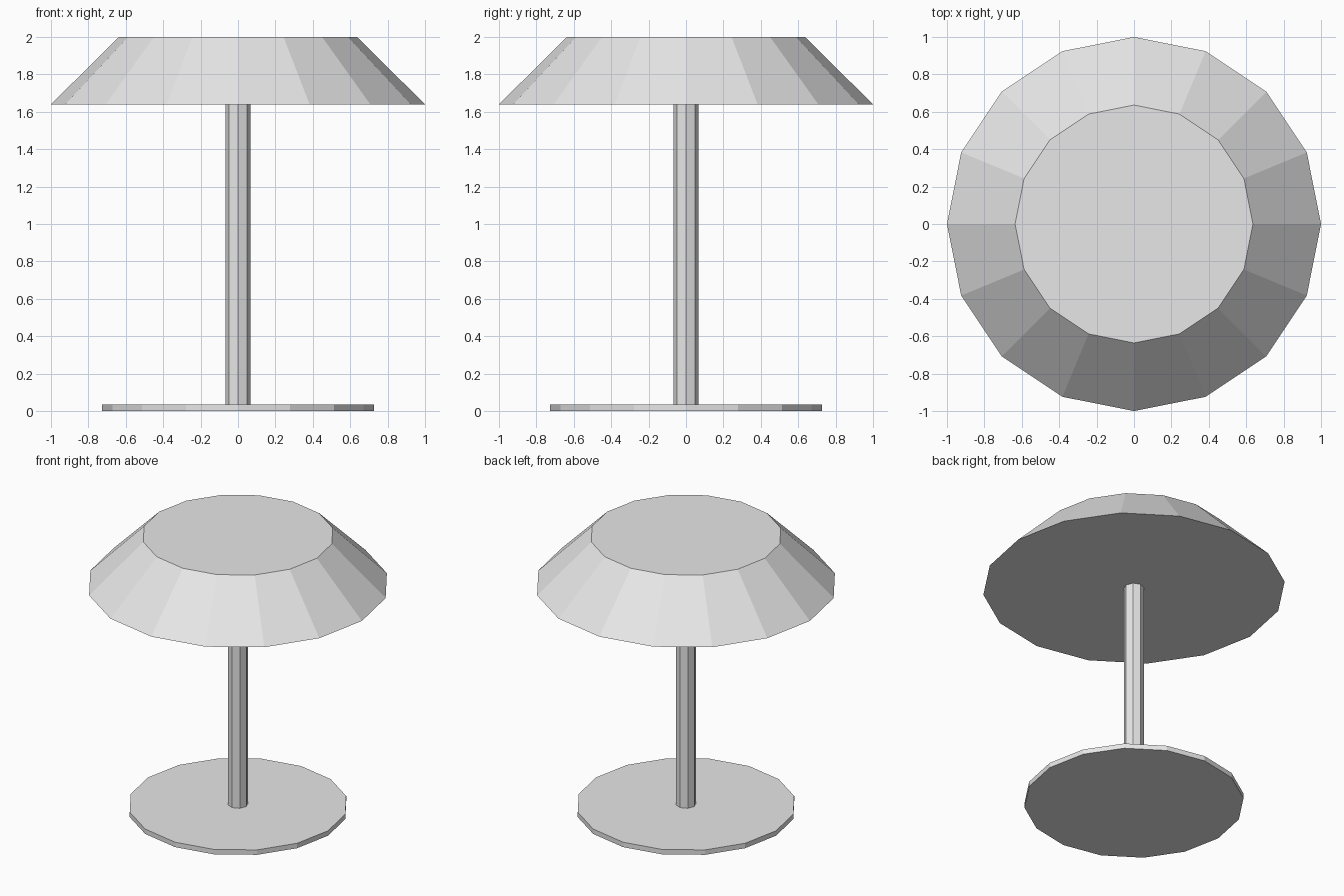
import bpy
from math import pi

default = bpy.data.objects.get("Cube")
if default:
    bpy.data.objects.remove(default, do_unlink=True)

# Single plain grey finish
grey = bpy.data.materials.new("light_grey")
grey.use_nodes = True
GREY = (0.8, 0.8, 0.8, 1.0)
grey.diffuse_color = GREY
grey.node_tree.nodes["Principled BSDF"].inputs["Base Color"].default_value = GREY


def frustum(name, sides, r_bottom, r_top, z_bottom, z_top):
    """Flat-shaded, capped round part standing on the z axis."""
    bpy.ops.mesh.primitive_cone_add(
        vertices=sides, radius1=r_bottom, radius2=r_top,
        depth=z_top - z_bottom, location=(0, 0, (z_bottom + z_top) / 2))
    part = bpy.context.object
    part.name = part.data.name = name
    part.data.materials.append(grey)
    return part


BASE_TOP = 0.036
SHADE_BOTTOM = 1.64

# Round foot, slim post and tapered lamp shade
frustum("base", 16, 0.727, 0.727, 0, BASE_TOP)
frustum("post", 8, 0.067, 0.067, BASE_TOP, SHADE_BOTTOM)
frustum("shade", 16, 1.0, 0.636, SHADE_BOTTOM, 2.0)
